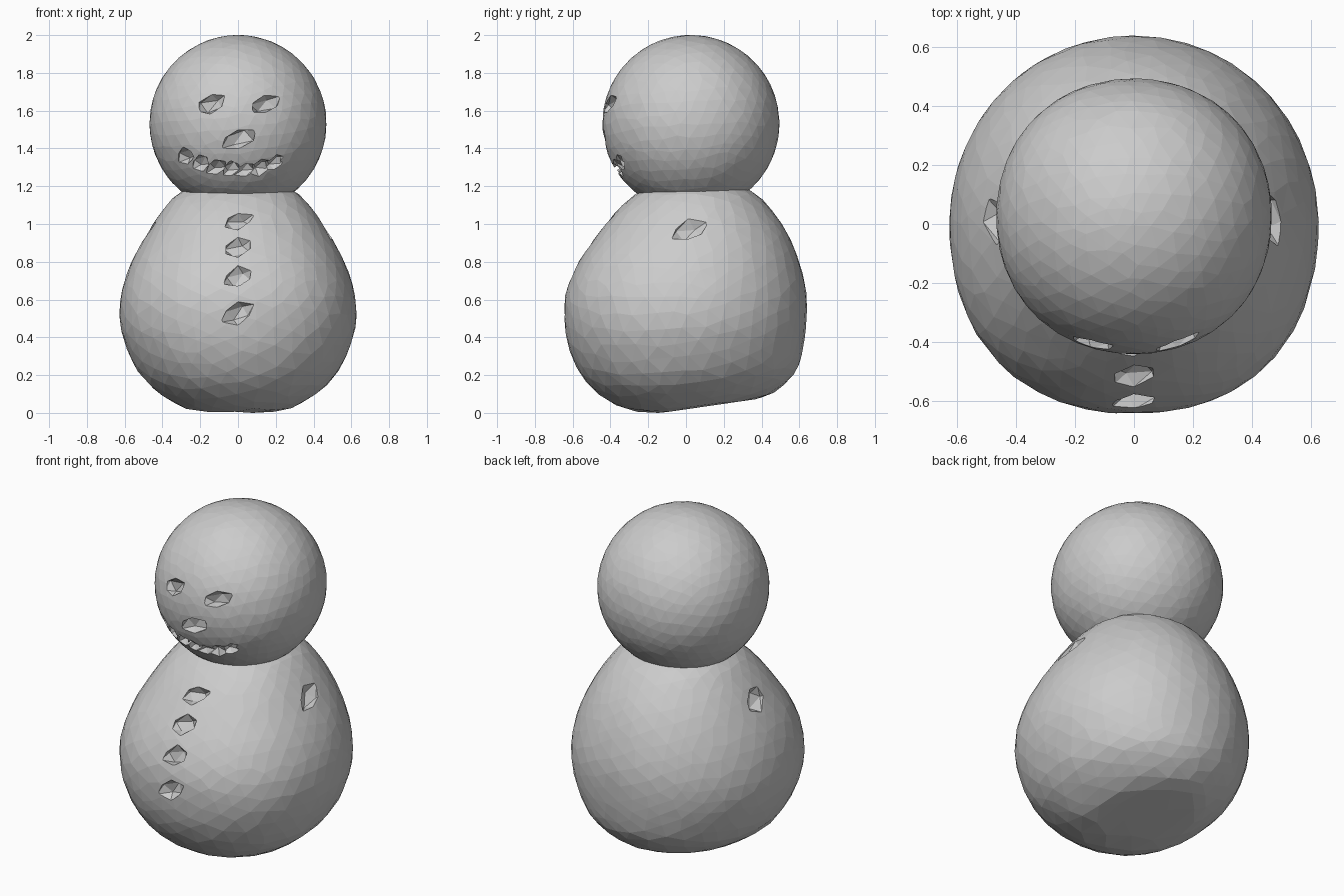
import bpy, bmesh, math, random
from mathutils import Vector, Matrix, noise

random.seed(4)
if "Cube" in bpy.data.objects:
    bpy.data.objects.remove(bpy.data.objects["Cube"])

snow = bpy.data.materials.new("snow grey")
snow.use_nodes = True
grey = (0.6, 0.6, 0.6, 1)
snow.diffuse_color = grey
snow.node_tree.nodes["Principled BSDF"].inputs["Base Color"].default_value = grey


def make_object(name, bm):
    bmesh.ops.recalc_face_normals(bm, faces=bm.faces)
    mesh = bpy.data.meshes.new(name)
    bm.to_mesh(mesh)
    bm.free()
    mesh.materials.append(snow)
    obj = bpy.data.objects.new(name, mesh)
    bpy.context.collection.objects.link(obj)
    return obj


def combine(target, tool, operation):
    """Apply a boolean and throw the tool object away."""
    mod = target.modifiers.new("boolean", 'BOOLEAN')
    mod.object, mod.operation, mod.solver = tool, operation, 'EXACT'
    mod.use_self = operation == 'DIFFERENCE'
    bpy.context.view_layer.objects.active = target
    bpy.ops.object.modifier_apply(modifier=mod.name)
    bpy.data.objects.remove(tool)


def ball(turn):
    """Faceted ball, turned and with points slid along it so facets vary."""
    bm = bmesh.new()
    bmesh.ops.create_icosphere(bm, subdivisions=4, radius=1)
    bmesh.ops.rotate(bm, verts=bm.verts, matrix=Matrix.Rotation(turn, 3, Vector((1, 2, 1))))
    for v in bm.verts:
        v.co = (v.co + 0.05 * noise.noise_vector(v.co * 7)).normalized()
    return bm


# Body sections from bottom to top: height, half width, front y, back y
SECTIONS = [
    (0, 0, .05, .05), (0, .235, -.22, .38), (.055, .365, -.4, .505),
    (.165, .5, -.53, .59), (.31, .58, -.61, .622), (.47, .625, -.643, .637),
    (.63, .618, -.638, .638), (.79, .568, -.574, .603), (.94, .488, -.472, .543),
    (1.07, .402, -.367, .457), (1.17, .306, -.25, .357), (1.24, .15, -.1, .2),
    (1.26, 0, .05, .05),
]


def section_at(t):
    """Smooth blend of the sections for t from 0 to 1."""
    last = len(SECTIONS) - 1
    i = min(int(t * last), last - 1)
    u = t * last - i
    a, b, c, d = (SECTIONS[min(max(i + k, 0), last)] for k in (-1, 0, 1, 2))
    return [q + u / 2 * (r - p + u * (2*p - 5*q + 4*r - s + u * (3*(q - r) + s - p)))
            for p, q, r, s in zip(a, b, c, d)]


# Pear-shaped body, fuller at the front corners, underside rising to the back
bm = ball(0.5)
for v in bm.verts:
    angle = math.atan2(v.co.y, v.co.x)
    z, half, front, back = section_at(math.acos(max(-1, min(1, -v.co.z))) / math.pi)
    full = 1 + (0.035 if angle < 0 else 0.005) * math.sin(2 * angle) ** 2
    y = (front + back) / 2 + (back - front) / 2 * math.sin(angle) * full
    lift = max(0, 0.145 * (y + 0.13)) * max(0, 1 - z / 0.5)
    v.co = (half * math.cos(angle) * full, y, max(0, z) + lift)
snowman = make_object("snowman", bm)

# Round head sunk into the shoulders
bm = ball(1.1)
for v in bm.verts:
    full = 1 + 0.06 * (v.co.x * v.co.y) ** 2
    v.co = v.co * 0.469 * full + Vector((0, 0.026, 1.532))
combine(snowman, make_object("head", bm), 'UNION')
bpy.context.view_layer.update()

# Ragged dents pressed into the surface
dents = bmesh.new()


def dent(origin, direction, width, height, depth=0.05):
    hit, spot, normal, _ = snowman.ray_cast(Vector(origin), Vector(direction))
    side = Vector((0, 0, 1)).cross(normal).normalized()
    up = normal.cross(side)
    made = bmesh.ops.create_icosphere(dents, subdivisions=1, radius=1)["verts"]
    for v in made:
        x, y, z = (c * random.uniform(0.8, 1.3) for c in v.co)
        v.co = spot + side * x * width + up * (z * height + x * width * 0.25) + normal * y * depth


def front_dent(x, z, width, height, depth=0.05):
    dent((x, -2, z), (0, 1, 0), width, height, depth)


for side in (-1, 1):
    front_dent(side * 0.143, 1.635, 0.08, 0.055)        # eyes
    dent((side * 2, 0.01, 0.965), (-side, 0, 0), 0.095, 0.065)   # arm sockets
front_dent(0, 1.45, 0.09, 0.06)                         # nose
for z in (1.02, 0.88, 0.72, 0.53):                      # buttons
    front_dent(0, z, 0.08, 0.055)
for i in range(8):                                      # smile
    x = (i - 3.5) * 0.079
    front_dent(x, 1.285 + 0.95 * x * x, 0.055, 0.045, 0.04)

combine(snowman, make_object("dent_cutter", dents), 'DIFFERENCE')
